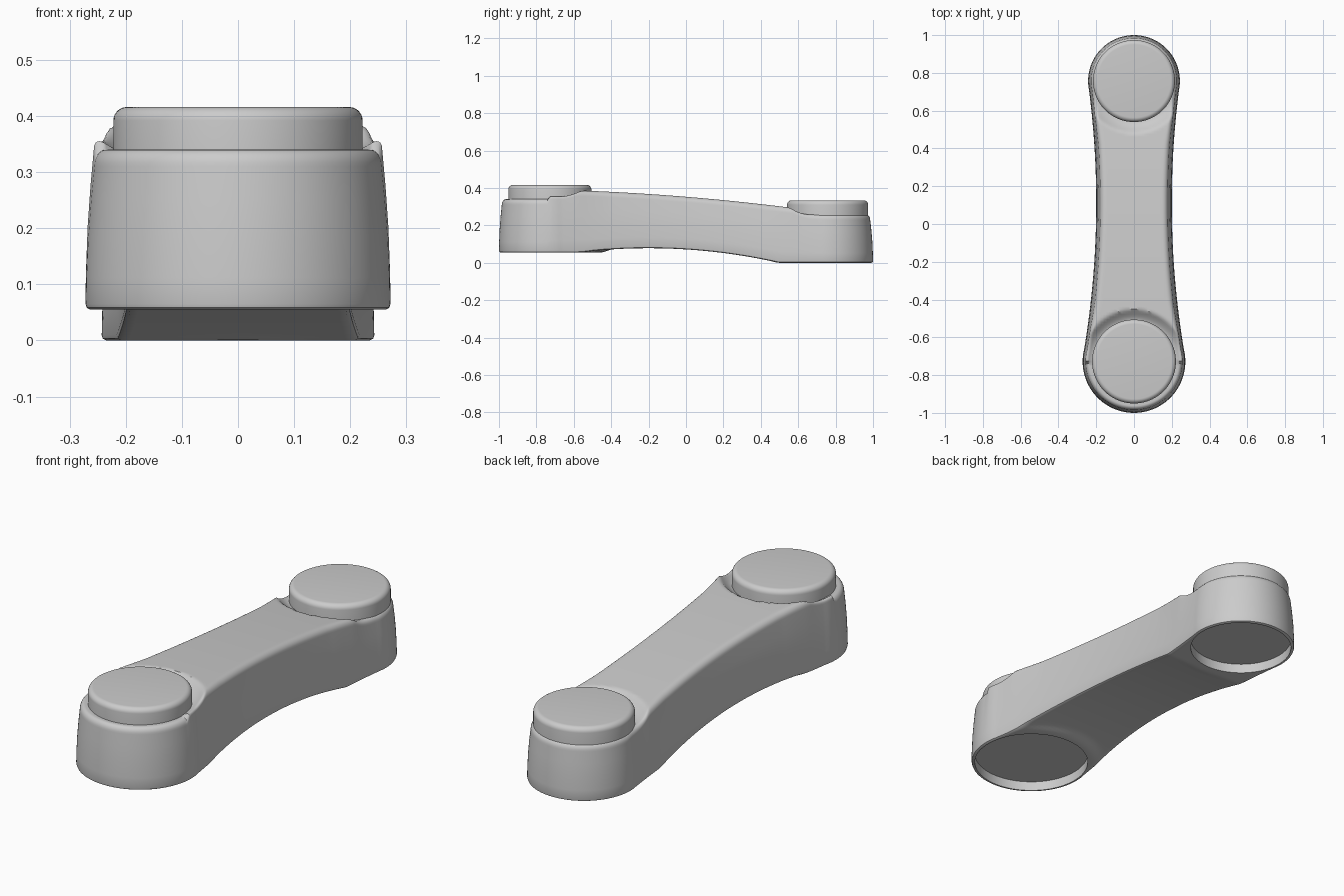
import bpy, bmesh, math
from mathutils import Vector

old = bpy.data.objects.get("Cube")
if old:
    bpy.data.objects.remove(old)

grey = bpy.data.materials.new("plain_grey")
grey.use_nodes = True
grey.diffuse_color = (0.6, 0.6, 0.6, 1)
grey.node_tree.nodes["Principled BSDF"].inputs["Base Color"].default_value = (0.6, 0.6, 0.6, 1)

# Cups at the two ends: centre y, radius, underside, seat height, cap radius, cap top
FRONT = dict(y=-0.728, r=0.272, low=0.055, seat=0.34, cap=0.222, top=0.416)
BACK = dict(y=0.757, r=0.243, low=0.0, seat=0.258, cap=0.217, top=0.334)
CUPS = (FRONT, BACK)
SIDE_R, WAIST_Y, WAIST = 4.7, 0.11, 0.2      # concave flank arc


def clamp(v):
    return max(0.0, min(1.0, v))


def nearest(x, y):
    cup = FRONT if y < 0 else BACK
    return cup, math.hypot(x, y - cup["y"])


def top_z(x, y):
    cup, r = nearest(x, y)
    handle = 0.353 - 0.082 * y - 0.04 * y * y
    t = clamp((r - 0.215) / 0.06) if abs(y) < abs(cup["y"]) else 0
    return cup["seat"] + (handle - cup["seat"]) * t ** 1.5


def low_z(x, y):
    cup, r = nearest(x, y)
    arch = max(0.0, 0.078 - 0.16 * (y + 0.2) ** 2)
    t = clamp((r - cup["r"] + 0.005) / 0.07) if abs(y) < abs(cup["y"]) else 0
    return cup["low"] + (arch - cup["low"]) * t * t * (3 - 2 * t)


def outline():
    """Points and outward normals along the +x side, front tip to back tip."""
    pts = []
    centre = Vector((WAIST + SIDE_R, WAIST_Y))
    ends = []
    for cup, sign in ((FRONT, -1), (BACK, 1)):
        c = Vector((0, cup["y"]))
        to = (centre - c).normalized()
        a1 = math.acos(to.y * sign)
        arc = []
        for i in range(33):
            a = a1 * i / 32
            n = Vector((math.sin(a), sign * math.cos(a)))
            arc.append((c + n * cup["r"], n))
        ends.append(arc)
    f, b = ends[0][-1][1], ends[1][-1][1]
    a0, a1 = math.atan2(f.y, f.x), math.atan2(b.y, b.x)
    pts += ends[0]
    for i in range(1, 100):
        a = a0 + (a1 - a0) * i / 100
        n = Vector((math.cos(a), math.sin(a)))
        pts.append((centre - n * SIDE_R, n))
    return pts + ends[1][::-1]


def section(p, n):
    """Closed cross-section: side wall, rounded shoulder, top, underside."""
    cols = 28
    handle = clamp((0.56 - abs(p.y)) / 0.15)
    shoulder = 0.022
    # (inset, share of wall height, drop below the top)
    rings = [(0.008, 0, None), (0.002, 0.012, None), (0, 0.035, None),
             (0.001, 0.2, None), (0.004, 0.45, None), (0.009, 0.68, None)]
    for k in range(7):
        a = math.pi / 2 * k / 6
        rings.append((0.015 + shoulder * (1 - math.cos(a)), 1, 0.03 * (1 - math.sin(a))))
    half = []
    for inset, share, drop in rings:
        q = p - n * inset * (1 + 0.4 * handle * share)
        lo, hi = low_z(q.x, q.y), top_z(q.x, q.y)
        z = hi - drop if drop is not None else lo + (hi - lo) * share
        half.append(Vector((max(q.x, 0), q.y, z)))
    rim, edge = half[0], half[-1]
    top = [Vector((edge.x * s, edge.y, top_z(edge.x * s, edge.y)))
           for s in (1 - 2 * i / cols for i in range(1, cols))]
    low = [Vector((rim.x * s, rim.y, low_z(rim.x * s, rim.y)))
           for s in (-1 + 2 * i / cols for i in range(1, cols))]
    mirror = [Vector((-v.x, v.y, v.z)) for v in reversed(half)]
    return half + top + mirror + low


def finish(name, bm):
    bmesh.ops.recalc_face_normals(bm, faces=bm.faces[:])
    me = bpy.data.meshes.new(name)
    bm.to_mesh(me)
    bm.free()
    me.materials.append(grey)
    ob = bpy.data.objects.new(name, me)
    bpy.context.collection.objects.link(ob)
    return ob


def activate(ob):
    bpy.ops.object.select_all(action="DESELECT")
    ob.select_set(True)
    bpy.context.view_layer.objects.active = ob


def disc(name, y, profile):
    """Solid turned around a vertical axis from (radius, z) points."""
    bm = bmesh.new()
    n = 96
    rows = [[bm.verts.new((r * math.cos(math.tau * i / n), y + r * math.sin(math.tau * i / n), z))
             for i in range(n)] for r, z in profile]
    for a, b in zip(rows, rows[1:]):
        for i in range(n):
            bm.faces.new((a[i], a[(i + 1) % n], b[(i + 1) % n], b[i]))
    bm.faces.new(rows[0])
    bm.faces.new(rows[-1])
    return finish(name, bm)


# Handset body
bm = bmesh.new()
loops = [[bm.verts.new(v) for v in section(p, n)] for p, n in outline()]
for a, b in zip(loops, loops[1:]):
    for i in range(len(a)):
        j = (i + 1) % len(a)
        bm.faces.new((a[i], a[j], b[j], b[i]))
bmesh.ops.remove_doubles(bm, verts=bm.verts[:], dist=0.0002)
body = finish("handset_body", bm)

# Shallow round recess under each cup
for cup in CUPS:
    r, z = cup["r"] - 0.015, cup["low"]
    cutter = disc("recess_cutter", cup["y"], [(r, z - 0.1), (r, z + 0.045)])
    cutter.hide_render = True
    activate(body)
    mod = body.modifiers.new("recess", "BOOLEAN")
    mod.operation, mod.solver, mod.object = "DIFFERENCE", "EXACT", cutter
    bpy.ops.object.modifier_apply(modifier=mod.name)
    bpy.data.objects.remove(cutter)

# Round caps on the seats
parts = [body]
for name, cup in (("front_cap", FRONT), ("back_cap", BACK)):
    r, t, e = cup["cap"], cup["top"], 0.024
    arc = [(r - e + e * math.cos(a), t - e + e * math.sin(a))
           for a in (math.pi / 2 * i / 7 for i in range(8))]
    parts.append(disc(name, cup["y"], [(r, cup["seat"] - 0.02)] + arc))

for ob in parts:
    activate(ob)
    bpy.ops.object.shade_smooth_by_angle(angle=math.radians(35))
